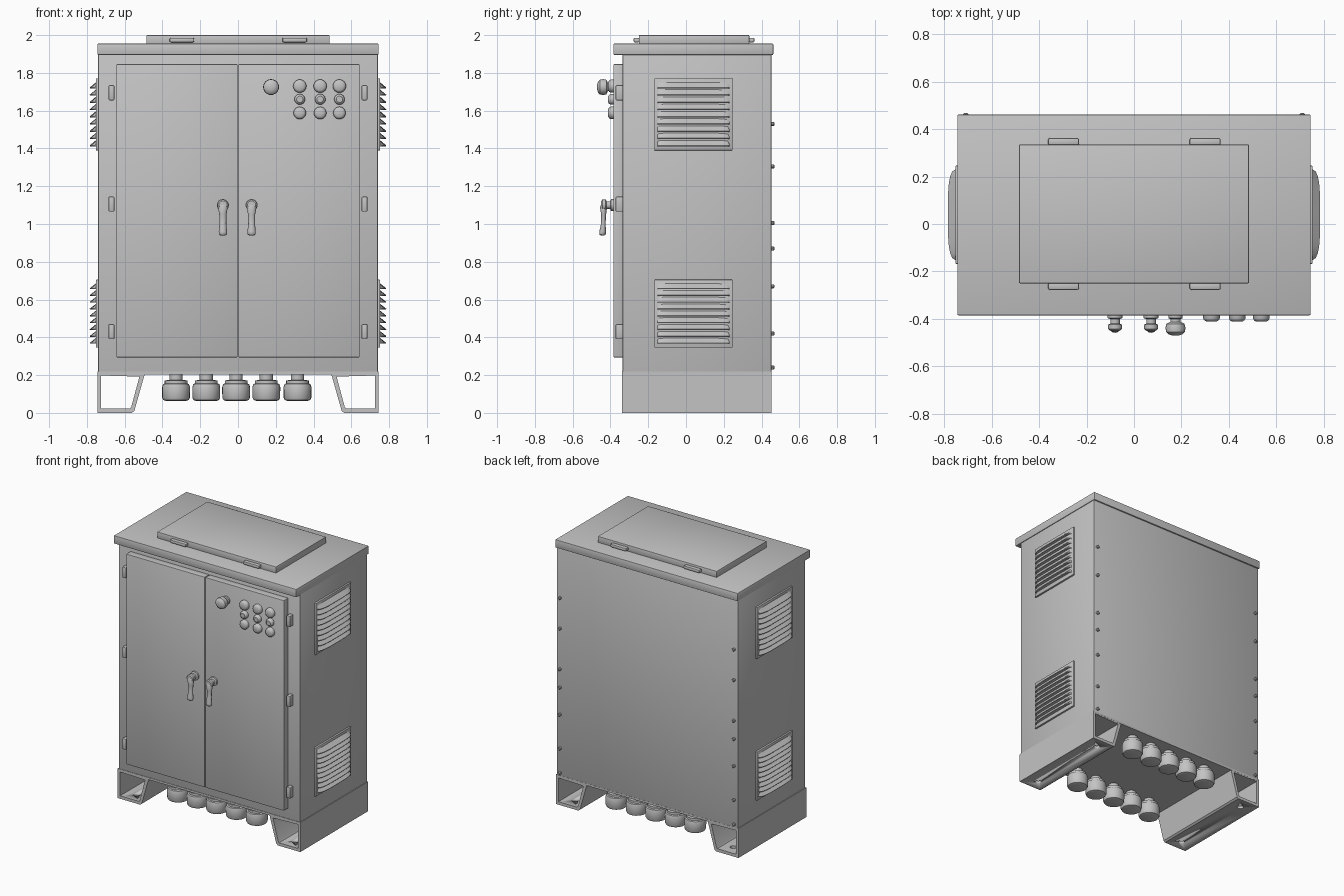
import bpy, bmesh, math
from mathutils import Matrix, Vector

if "Cube" in bpy.data.objects:
    bpy.data.objects.remove(bpy.data.objects["Cube"])

grey = bpy.data.materials.new("painted_grey_metal")
grey.diffuse_color = (0.55, 0.55, 0.55, 1)
grey.use_nodes = True
grey.node_tree.nodes["Principled BSDF"].inputs["Base Color"].default_value = grey.diffuse_color


def finish(bm, name, angle=30):
    bmesh.ops.recalc_face_normals(bm, faces=bm.faces)
    me = bpy.data.meshes.new(name)
    bm.to_mesh(me)
    bm.free()
    me.materials.append(grey)
    me.shade_smooth()
    me.set_sharp_from_angle(angle=math.radians(angle))
    ob = bpy.data.objects.new(name, me)
    bpy.context.collection.objects.link(ob)
    return ob


def box(name, x0, x1, y0, y1, z0, z1, bevel=0.0):
    bm = bmesh.new()
    bmesh.ops.create_cube(bm, size=1)
    for v in bm.verts:
        v.co = Vector(((x0 + x1) / 2 + v.co.x * (x1 - x0),
                       (y0 + y1) / 2 + v.co.y * (y1 - y0),
                       (z0 + z1) / 2 + v.co.z * (z1 - z0)))
    if bevel:
        bmesh.ops.bevel(bm, geom=bm.edges[:], offset=bevel, segments=2,
                        profile=0.5, affect='EDGES')
    return finish(bm, name)


def lathe(name, profile, loc, axis='Z', sides=24):
    """Closed turned part; profile is (radius, height), height runs along +z, -y or +y."""
    bm = bmesh.new()
    rings = [[bm.verts.new((r * math.cos(2 * math.pi * i / sides),
                            r * math.sin(2 * math.pi * i / sides), h))
              for i in range(sides)] for r, h in profile]
    for a, b in zip(rings, rings[1:]):
        for i in range(sides):
            j = (i + 1) % sides
            bm.faces.new((a[i], a[j], b[j], b[i]))
    bm.faces.new(rings[0])
    bm.faces.new(rings[-1])
    rot = {'Z': 0, 'FRONT': 90, 'BACK': -90}[axis]
    m = Matrix.Translation(loc) @ Matrix.Rotation(math.radians(rot), 4, 'X')
    bmesh.ops.transform(bm, matrix=m, verts=bm.verts)
    return finish(bm, name, 35)


def loft(name, sections, angle=30):
    """Closed skin through equal-sized loops of points."""
    bm = bmesh.new()
    loops = [[bm.verts.new(p) for p in s] for s in sections]
    n = len(loops[0])
    for a, b in zip(loops, loops[1:]):
        for i in range(n):
            bm.faces.new((a[i], a[(i + 1) % n], b[(i + 1) % n], b[i]))
    bm.faces.new(loops[0])
    bm.faces.new(loops[-1])
    return finish(bm, name, angle)


# Cabinet shell, roof and roof hatch
box("cabinet_body", -0.74, 0.74, -0.335, 0.452, 0.205, 1.92, 0.004)
box("bottom_sill", -0.745, 0.745, -0.338, 0.453, 0.203, 0.218)
box("roof", -0.745, 0.745, -0.385, 0.462, 1.895, 1.955, 0.005)
box("roof_hatch", -0.485, 0.485, -0.25, 0.335, 1.95, 2.0, 0.004)
for x in (-0.297, 0.3):
    for y in (-0.262, 0.347):
        box("hatch_hinge", x - 0.065, x + 0.065, y - 0.016, y + 0.016, 1.962, 1.986, 0.007)

for s, side in ((-1, "left"), (1, "right")):
    # Doors with hinges
    xs = sorted((s * 0.002, s * 0.644))
    box(side + "_door", xs[0], xs[1], -0.385, -0.33, 0.294, 1.846, 0.005)
    for z in (1.695, 1.105, 0.43):
        xs = sorted((s * 0.655, s * 0.685))
        box(side + "_door_hinge", xs[0], xs[1], -0.372, -0.33, z - 0.04, z + 0.04, 0.005)

    # Hollow tapered foot, open at front and back
    outer = [(0.745, 0), (0.562, 0), (0.549, 0.01), (0.493, 0.208), (0.745, 0.208)]
    inner = [(0.725, 0.022), (0.572, 0.022), (0.565, 0.032), (0.522, 0.192), (0.725, 0.198)]
    bm = bmesh.new()
    rings = [[bm.verts.new((s * x, y, z)) for x, z in prof]
             for prof, y in ((outer, -0.338), (outer, 0.452), (inner, 0.452), (inner, -0.338))]
    for k in range(4):
        a, b = rings[k], rings[(k + 1) % 4]
        for i in range(5):
            j = (i + 1) % 5
            bm.faces.new((a[i], a[j], b[j], b[i]))
    foot = finish(bm, side + "_foot")
    for y in (-0.26, 0.37):  # anchor holes through the foot sole
        cutter = lathe("hole_cutter", [(0.022, -0.02), (0.022, 0.06)], (s * 0.645, y, 0))
        cutter.hide_render = True
        mod = foot.modifiers.new("hole", 'BOOLEAN')
        mod.operation, mod.solver, mod.object = 'DIFFERENCE', 'EXACT', cutter
        bpy.context.view_layer.objects.active = foot
        bpy.ops.object.modifier_apply(modifier="hole")
        bpy.data.objects.remove(cutter)

    # Side vents: flat frame plus rows of bulging hooded slats
    for z0, z1 in ((1.39, 1.77), (0.345, 0.705)):
        xs = sorted((s * 0.735, s * 0.753))
        box(side + "_vent_frame", xs[0], xs[1], -0.168, 0.246, z0, z1, 0.003)
        count = 9
        pitch = (z1 - z0 - 0.035) / count
        for k in range(count):
            zb = z0 + 0.02 + k * pitch
            sections = []
            for i in range(13):
                t = -1 + i / 6
                y = 0.039 + 0.19 * math.sin(t * math.pi / 2)
                d = 0.004 + 0.03 * math.sqrt(max(0, 1 - abs(math.sin(t * math.pi / 2)) ** 4))
                sections.append([(s * 0.748, y, zb + pitch * 0.97),
                                 (s * (0.751 + d), y, zb + pitch * 0.16),
                                 (s * (0.749 + d), y, zb + pitch * 0.04),
                                 (s * 0.748, y, zb + pitch * 0.3)])
            loft(side + "_vent_slat", sections)

    # Back panel bolts
    for z in (0.24, 0.42, 0.67, 0.87, 1.005, 1.305, 1.53):
        lathe("back_bolt", [(0.011, -0.005), (0.011, 0.012), (0.007, 0.016)],
              (s * 0.71, 0.452, z), 'BACK', 10)

# Door handles: round boss and a hanging flared lever
for x in (-0.08, 0.072):
    lathe("handle_boss", [(0.032, -0.005), (0.032, 0.012), (0.02, 0.016), (0.02, 0.035),
                          (0.029, 0.04), (0.029, 0.058), (0.022, 0.064)],
          (x, -0.385, 1.1), 'FRONT')
    rings = []
    for z, y, w, d in ((1.118, -0.43, 0.018, 0.010), (1.09, -0.437, 0.026, 0.019),
                       (1.05, -0.436, 0.019, 0.013), (1.0, -0.438, 0.018, 0.012),
                       (0.96, -0.441, 0.022, 0.018), (0.945, -0.442, 0.021, 0.017),
                       (0.94, -0.442, 0.014, 0.011)):
        rings.append([(x + w * math.cos(a * math.pi / 6), y + d * math.sin(a * math.pi / 6), z)
                      for a in range(12)])
    loft("handle_lever", rings, 50)

# Emergency stop knob and the grid of push buttons
lathe("stop_knob", [(0.03, -0.005), (0.03, 0.012), (0.022, 0.016), (0.022, 0.028),
                    (0.038, 0.036), (0.042, 0.052), (0.04, 0.07), (0.03, 0.08), (0.015, 0.085)],
      (0.175, -0.385, 1.725), 'FRONT')
for z, r in ((1.73, 0.035), (1.66, 0.028), (1.588, 0.033)):
    for x in (0.327, 0.435, 0.537):
        lathe("push_button", [(r, -0.005), (r, 0.014), (r * 0.85, 0.022), (r * 0.6, 0.027)],
              (x, -0.385, z), 'FRONT')

# Two rows of cable glands under the floor
for y in (-0.23, 0.36):
    for x in (-0.328, -0.168, -0.01, 0.15, 0.315):
        lathe("cable_gland", [(0.055, 0.064), (0.067, 0.068), (0.073, 0.08), (0.074, 0.135),
                              (0.069, 0.152), (0.06, 0.156), (0.06, 0.172), (0.035, 0.174),
                              (0.035, 0.21)], (x, y, 0))
